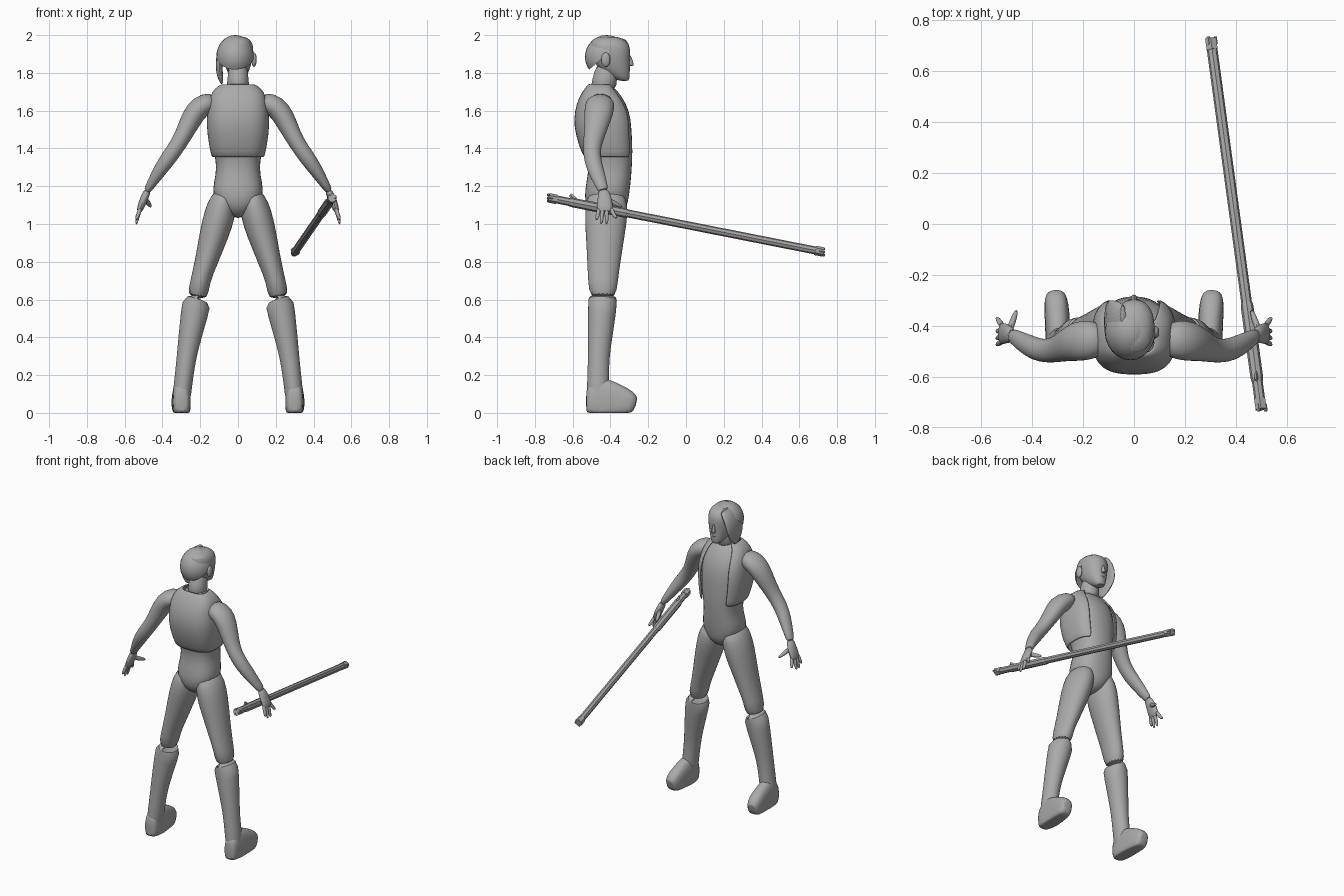
import bpy
import bmesh
import math
from mathutils import Vector

if "Cube" in bpy.data.objects:
    bpy.data.objects.remove(bpy.data.objects["Cube"])

X, Y, Z = Vector((1, 0, 0)), Vector((0, 1, 0)), Vector((0, 0, 1))

grey = bpy.data.materials.new("plain grey")
grey.use_nodes = True
grey.diffuse_color = (.4, .4, .4, 1)
grey.node_tree.nodes["Principled BSDF"].inputs["Base Color"].default_value = grey.diffuse_color


def finish(name, bm, smooth=True, subdivide=0, thickness=0):
    """Turn a bmesh into a shaded, coloured object."""
    bmesh.ops.recalc_face_normals(bm, faces=bm.faces[:])
    mesh = bpy.data.meshes.new(name)
    bm.to_mesh(mesh)
    bm.free()
    mesh.materials.append(grey)
    obj = bpy.data.objects.new(name, mesh)
    bpy.context.scene.collection.objects.link(obj)
    if thickness:
        shell = obj.modifiers.new("thickness", 'SOLIDIFY')
        shell.thickness = thickness
        shell.offset = -1
    if subdivide:
        obj.modifiers.new("rounding", 'SUBSURF').levels = subdivide
        obj.modifiers["rounding"].render_levels = subdivide
    if smooth:
        bpy.ops.object.select_all(action='DESELECT')
        obj.select_set(True)
        bpy.context.view_layer.objects.active = obj
        bpy.ops.object.shade_smooth_by_angle(angle=math.radians(50))
    return obj


def signed_power(value, power):
    return math.copysign(abs(value) ** power, value)


def loft(name, rings, depth_axis=Y, sides=16, square=2, gap=0, level=False,
         floor=None, smooth=True, subdivide=1, thickness=0, mirror=1):
    """Skin rings (x, y, z, half width, half depth) set across their path.
    A gap in degrees leaves the side facing the depth axis open."""
    bm = bmesh.new()
    centres = [Vector((mirror * r[0], r[1], r[2])) for r in rings]
    loops = []
    for i, ring in enumerate(rings):
        ahead = centres[min(i + 1, len(rings) - 1)]
        behind = centres[max(i - 1, 0)]
        along = Z if level else (ahead - behind).normalized()
        depth = (depth_axis - along * depth_axis.dot(along)).normalized()
        across = depth.cross(along)
        start = math.radians(90 + gap)
        sweep = math.radians(360 - 2 * gap)
        loop = []
        for k in range(sides + 1 if gap else sides):
            angle = start + sweep * k / sides
            u = ring[3] * signed_power(math.cos(angle), 2 / square)
            v = ring[4] * signed_power(math.sin(angle), 2 / square)
            point = centres[i] + across * u + depth * v
            if floor is not None:
                point.z = max(point.z, floor)
            loop.append(bm.verts.new(point))
        loops.append(loop)
    for low, high in zip(loops, loops[1:]):
        count = len(low)
        for k in range(count - 1 if gap else count):
            n = (k + 1) % count
            bm.faces.new((low[k], low[n], high[n], high[k]))
    if not gap:
        bm.faces.new(loops[0])
        bm.faces.new(loops[-1])
    return finish(name, bm, smooth, subdivide, thickness)


def upright(name, rings, x=0, **options):
    """Loft level rings (y, z, half width, half depth) up the body."""
    return loft(name, [(x, *ring) for ring in rings], level=True, **options)


def ball(name, centre, size, cut=None):
    """Scaled sphere; cut is a (point, normal) plane whose far side goes."""
    bm = bmesh.new()
    bmesh.ops.create_uvsphere(bm, u_segments=24, v_segments=16, radius=1)
    for v in bm.verts:
        v.co = Vector(centre) + Vector(a * b for a, b in zip(v.co, size))
    if cut:
        geometry = bm.verts[:] + bm.edges[:] + bm.faces[:]
        bmesh.ops.bisect_plane(bm, geom=geometry, plane_co=cut[0],
                               plane_no=cut[1], clear_outer=True)
        bmesh.ops.holes_fill(bm, edges=[e for e in bm.edges if e.is_boundary])
    return finish(name, bm)


# Torso and hips
upright("torso", [
    (-.42, 1.03, .02, .05), (-.42, 1.08, .09, .11), (-.42, 1.15, .14, .12),
    (-.41, 1.22, .13, .12), (-.4, 1.3, .113, .115), (-.405, 1.38, .13, .125),
    (-.43, 1.5, .15, .145), (-.44, 1.6, .15, .145), (-.45, 1.68, .13, .11),
    (-.45, 1.74, .07, .06)], square=2.4)

# Open vest
upright("vest", [
    (-.41, 1.35, .14, .13), (-.425, 1.42, .155, .145), (-.437, 1.52, .168, .158),
    (-.44, 1.6, .163, .15), (-.45, 1.67, .152, .118), (-.455, 1.72, .125, .08),
    (-.455, 1.745, .08, .06)],
    square=2.8, gap=32, sides=24, thickness=.012)

# Neck and head
upright("neck", [(-.44, 1.7, .07, .075), (-.43, 1.77, .054, .065),
                 (-.415, 1.86, .052, .06)])
upright("head", [
    (-.325, 1.755, .025, .025), (-.35, 1.78, .045, .052), (-.38, 1.82, .064, .085),
    (-.395, 1.87, .078, .1), (-.4, 1.93, .085, .11), (-.41, 1.97, .075, .1),
    (-.415, 1.995, .035, .05)], square=2.2)
upright("nose", [(-.296, 1.835, .017, .024), (-.3, 1.85, .014, .024),
                 (-.305, 1.9, .008, .014)], sides=8)
upright("brow", [(-.32, 1.895, .05, .022), (-.32, 1.915, .055, .024)], sides=12)
upright("lips", [(-.318, 1.8, .025, .018), (-.314, 1.812, .028, .022),
                 (-.318, 1.825, .025, .018)], sides=12)
for side, mirror in (("left", 1), ("right", -1)):
    ball(side + "_ear", (mirror * .085, -.425, 1.87), (.014, .024, .038))

# Hair cap with a long lock on one side
ball("hair_cap", (-.015, -.42, 1.885), (.1, .115, .115),
     cut=((0, -.42, 1.895), (0, .5, -.6)))
loft("hair_lock", [
    (-.03, -.36, 1.985, .02, .05), (-.08, -.365, 1.94, .025, .07),
    (-.1, -.38, 1.87, .02, .085), (-.1, -.4, 1.81, .018, .07),
    (-.09, -.41, 1.765, .014, .04), (-.085, -.41, 1.74, .006, .012)])

for side, mirror in (("left", 1), ("right", -1)):
    # Arm
    loft(side + "_arm", [
        (.12, -.45, 1.64, .05, .06), (.17, -.455, 1.64, .06, .08),
        (.225, -.46, 1.6, .062, .08), (.265, -.475, 1.52, .053, .065),
        (.31, -.495, 1.43, .043, .05), (.36, -.5, 1.36, .044, .046),
        (.41, -.48, 1.29, .038, .045), (.46, -.45, 1.21, .025, .034),
        (.485, -.435, 1.17, .02, .028)], mirror=mirror)
    # Hand
    loft(side + "_palm", [
        (.475, -.44, 1.185, .02, .028), (.495, -.43, 1.14, .022, .038),
        (.515, -.43, 1.09, .02, .045), (.525, -.43, 1.06, .012, .04)],
        mirror=mirror, sides=12)
    for finger, (base, tip, drop) in enumerate([
            (-.46, -.475, 1.02), (-.44, -.45, .995), (-.42, -.42, .995),
            (-.4, -.365, 1.03)]):
        loft(f"{side}_finger_{finger}", [
            (.515, base, 1.09, .013, .013), (.53, (base + tip) / 2, 1.045, .012, .012),
            (.54, tip, drop, .007, .008)], mirror=mirror, sides=8)
    loft(side + "_thumb", [
        (.49, -.42, 1.13, .015, .018), (.475, -.38, 1.11, .014, .015),
        (.46, -.335, 1.09, .008, .008)], depth_axis=Z, mirror=mirror, sides=8)

    # Leg
    loft(side + "_leg", [
        (.065, -.42, 1.18, .05, .09), (.085, -.42, 1.1, .082, .117),
        (.11, -.425, 1, .084, .112), (.14, -.43, .9, .073, .1),
        (.168, -.435, .8, .062, .09), (.2, -.44, .7, .051, .08),
        (.217, -.44, .6, .06, .072)], mirror=mirror)
    # Boot shaft and foot
    loft(side + "_boot", [
        (.212, -.44, .61, .072, .07), (.213, -.44, .615, .082, .078),
        (.23, -.445, .53, .074, .076), (.255, -.455, .4, .062, .066),
        (.272, -.462, .3, .053, .058), (.285, -.465, .2, .05, .058),
        (.297, -.465, .1, .05, .062), (.3, -.465, .05, .045, .055)],
        mirror=mirror)
    loft(side + "_foot", [
        (.3, -.53, .06, .03, .06), (.3, -.515, .06, .044, .09),
        (.298, -.46, .06, .05, .13), (.3, -.4, .06, .05, .115),
        (.303, -.34, .055, .05, .09), (.307, -.29, .05, .046, .065),
        (.308, -.265, .04, .03, .04)],
        depth_axis=Z, square=2.6, floor=0, mirror=mirror)

# Staff, held in the left hand
rear, tip = Vector((.5, -.735, 1.14)), Vector((.3, .735, .85))


def staff_part(name, spans, **options):
    """Loft (fraction along staff, radius) pairs."""
    rings = [(*rear.lerp(tip, t), r, r) for t, r in spans]
    return loft(name, rings, depth_axis=Z, subdivide=0, smooth=False, **options)


staff_part("staff_shaft", [(.01, .021), (.99, .021)], sides=8)
staff_part("staff_grip", [(.08, .022), (.09, .025), (.28, .025), (.29, .022)], sides=8)
for end, spans in (("rear", (.005, .035)), ("tip", (.965, .995))):
    staff_part("staff_cap_" + end, [(t, .025) for t in spans], sides=6)
# Short prongs around both ends
for end, inner, outer in (("rear", .02, 0), ("tip", .98, 1)):
    for k in range(3):
        turn = math.tau * k / 3
        offset = (X * math.cos(turn) + Z * math.sin(turn)) * .018
        rings = [(*(rear.lerp(tip, t) + offset), .007, .007) for t in (inner, outer)]
        loft(f"staff_prong_{end}_{k}", rings, depth_axis=Z, sides=4,
             subdivide=0, smooth=False)
# Trigger lever on the grip
lever = rear.lerp(tip, .1)
loft("staff_lever", [(*(lever + Z * .015), .008, .016),
                     (*(lever + Z * .045 - Y * .025), .006, .008)],
     sides=4, subdivide=0, smooth=False)
